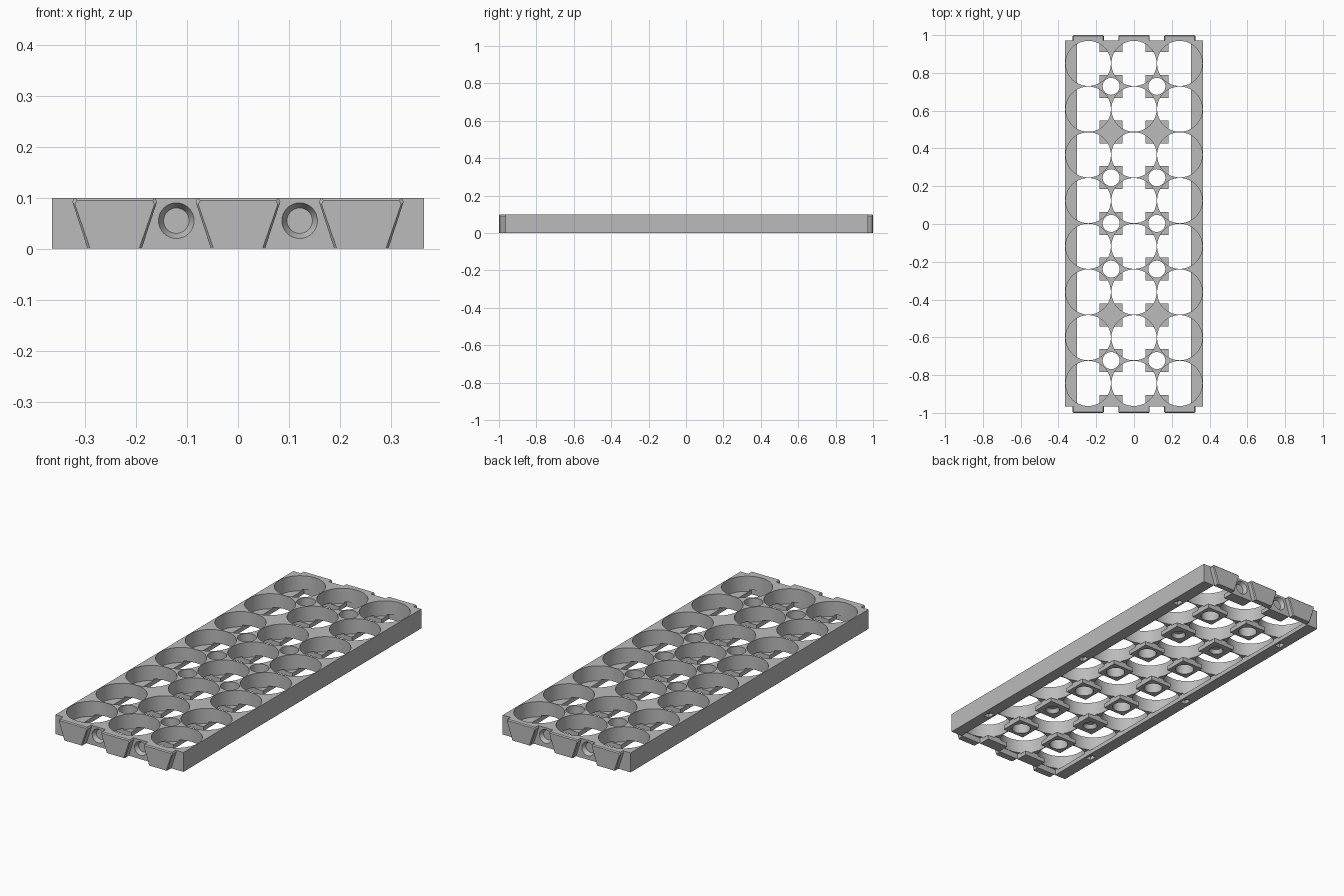
import bpy, bmesh, math
from mathutils import Matrix, Vector

if "Cube" in bpy.data.objects:
    bpy.data.objects.remove(bpy.data.objects["Cube"], do_unlink=True)

PITCH, COLS, ROWS = 0.242, 3, 8
WIDTH, HEIGHT = 0.365, 0.1
FRONT, BACK = -0.966, 0.972
MID = (FRONT + BACK) / 2
LEDGE, CHANNEL, POST = 0.022, 0.03, 0.061

col_x = [(i - 1) * PITCH for i in range(COLS)]
row_y = [MID + (j - 3.5) * PITCH for j in range(ROWS)]
gap_x = [-PITCH / 2, PITCH / 2]

grey = bpy.data.materials.new("plain grey")
grey.use_nodes = True
grey.diffuse_color = (0.5, 0.5, 0.5, 1)
grey.node_tree.nodes["Principled BSDF"].inputs["Base Color"].default_value = (0.5, 0.5, 0.5, 1)


def add_box(bm, x0, x1, y0, y1, z0, z1):
    centre = Vector(((x0 + x1) / 2, (y0 + y1) / 2, (z0 + z1) / 2))
    size = Matrix.Diagonal((x1 - x0, y1 - y0, z1 - z0, 1))
    bmesh.ops.create_cube(bm, size=1, matrix=Matrix.Translation(centre) @ size)


def add_bore(bm, start, end, r0, r1, sides):
    a, b = Vector(start), Vector(end)
    turn = (b - a).to_track_quat('Z', 'Y').to_matrix().to_4x4()
    bmesh.ops.create_cone(bm, cap_ends=True, segments=sides, radius1=r0, radius2=r1,
                          depth=(b - a).length, matrix=Matrix.Translation((a + b) / 2) @ turn)


def finish(name, bm):
    bmesh.ops.recalc_face_normals(bm, faces=bm.faces)
    mesh = bpy.data.meshes.new(name)
    bm.to_mesh(mesh)
    bm.free()
    mesh.materials.append(grey)
    obj = bpy.data.objects.new(name, mesh)
    bpy.context.collection.objects.link(obj)
    return obj


def cut(target, name, bm):
    cutter = finish(name, bm)
    cutter.hide_render = True
    mod = target.modifiers.new(name, 'BOOLEAN')
    mod.operation, mod.solver, mod.object = 'DIFFERENCE', 'EXACT', cutter
    bpy.context.view_layer.objects.active = target
    bpy.ops.object.modifier_apply(modifier=name)
    bpy.data.objects.remove(cutter, do_unlink=True)


# Solid tray
bm = bmesh.new()
add_box(bm, -WIDTH, WIDTH, FRONT, BACK, 0, HEIGHT)
tray = finish("tray", bm)

# Round cell pockets, open at the top
bm = bmesh.new()
for x in col_x:
    for y in row_y:
        add_bore(bm, (x, y, LEDGE), (x, y, HEIGHT + 0.05), 0.1195, 0.1195, 64)
cut(tray, "pockets", bm)

# Crossing channels underneath, leaving square posts and side rails
half = PITCH / 2 - POST
bm = bmesh.new()
for x in col_x:
    add_box(bm, x - half, x + half, FRONT + 0.001, BACK - 0.001, -0.05, CHANNEL)
cut(tray, "long_channels", bm)
bm = bmesh.new()
for y in row_y:
    add_box(bm, -PITCH - half, PITCH + half, y - half, y + half, -0.05, CHANNEL)
cut(tray, "cross_channels", bm)

# Through holes between pockets, with blind tapered sockets at two rows
bm = bmesh.new()
for x in gap_x:
    for j in range(-3, 4):
        y = MID + j * PITCH
        if abs(j) == 2:
            add_bore(bm, (x, y, -0.01), (x, y, 0.02), 0.04, 0.025, 32)
        else:
            add_bore(bm, (x, y, -0.05), (x, y, HEIGHT + 0.05), 0.045, 0.045, 32)
    # Sockets in both end faces
    for y, s in ((FRONT, 1), (BACK, -1)):
        add_bore(bm, (x, y - s * 0.01, 0.055), (x, y + s * 0.02, 0.055), 0.04, 0.025, 32)
cut(tray, "holes", bm)

# Small slots in the undersides of the side rails
bm = bmesh.new()
for x in (-0.328, 0.328):
    for j in (-3, 0, 3):
        y = MID + j * PITCH
        add_box(bm, x - 0.015, x + 0.015, y - 0.02, y + 0.02, -0.05, 0.02)
cut(tray, "rail_slots", bm)


# Tapered end tabs with a chamfered rim
def tab(name, x, y_root, y_tip):
    s = math.copysign(1, y_tip)
    bm = bmesh.new()
    rings = []
    for y, inset in ((y_root, 0), (y_tip - s * 0.005, 0), (y_tip, 0.005)):
        top, low, z = 0.083 - inset, 0.053 - inset, HEIGHT - inset
        outline = [(-low, 0), (low, 0), (top, z - 0.008), (top - 0.004, z),
                   (0.004 - top, z), (-top, z - 0.008)]
        rings.append([bm.verts.new((x + px, y, pz)) for px, pz in outline])
    for a, b in zip(rings, rings[1:]):
        for i in range(len(a)):
            k = (i + 1) % len(a)
            bm.faces.new((a[i], a[k], b[k], b[i]))
    bm.faces.new(rings[0])
    bm.faces.new(rings[-1])
    return finish(name, bm)


for label, x in zip(("right", "middle", "left"), col_x):
    tab("front_tab_" + label, x, FRONT, -1)
    tab("back_tab_" + label, x, BACK, 1)

# Smooth bores, sharp edges
bpy.ops.object.select_all(action='DESELECT')
tray.select_set(True)
bpy.context.view_layer.objects.active = tray
bpy.ops.object.shade_smooth_by_angle(angle=math.radians(30))
